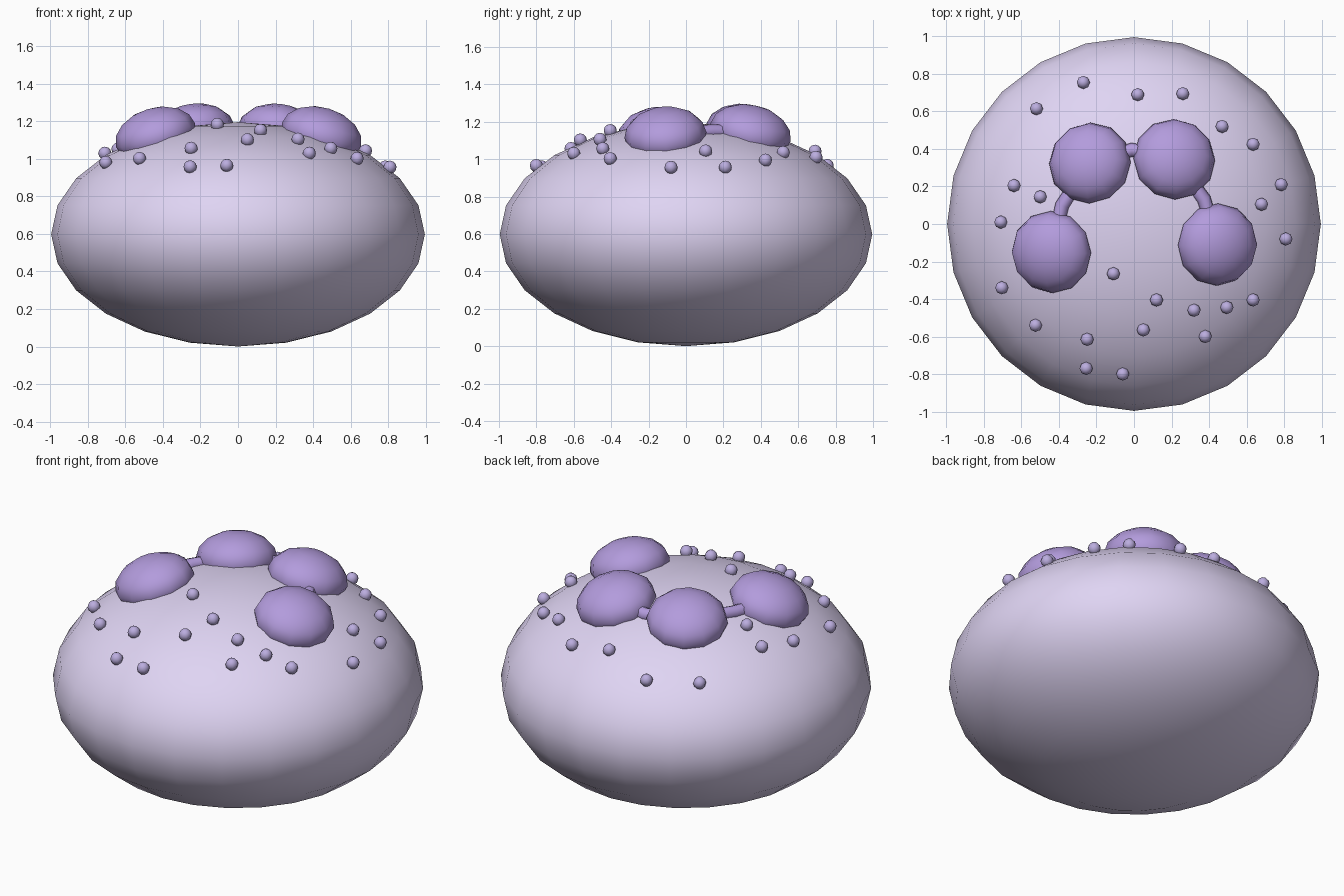
import bpy
from math import sqrt
from mathutils import Vector

if "Cube" in bpy.data.objects:
    bpy.data.objects.remove(bpy.data.objects["Cube"])

R, H = 0.996, 0.598          # body radius and half height


def material(name, color):
    m = bpy.data.materials.new(name)
    m.diffuse_color = (*color, 1)
    m.use_nodes = True
    m.node_tree.nodes["Principled BSDF"].inputs["Base Color"].default_value = m.diffuse_color
    return m


BODY = material("pale_lilac", (0.74, 0.66, 0.90))
LOBE = material("deep_violet", (0.45, 0.33, 0.72))
GRAIN = material("granule_violet", (0.50, 0.42, 0.74))


def on_surface(x, y):
    """Point on the body directly above (x, y)."""
    return Vector((x, y, H + H * sqrt(1 - (x * x + y * y) / R ** 2)))


def ball(name, loc, scale, segs, rings, mat, rot=(0, 0, 0)):
    bpy.ops.mesh.primitive_uv_sphere_add(segments=segs, ring_count=rings,
                                         radius=1, location=loc, rotation=rot)
    ob = bpy.context.object
    ob.name = name
    ob.scale = scale
    ob.data.materials.append(mat)
    bpy.ops.object.shade_smooth()
    return ob


# Cell body
ball("cell_body", (0, 0, H), (R, R, H), 24, 12, BODY)

# Nucleus lobes, flattened and tilted to lie on the body
centres = [(-0.44, -0.15), (-0.235, 0.325), (0.215, 0.345), (0.445, -0.11)]
for i, (x, y) in enumerate(centres):
    p = on_surface(x, y)
    normal = Vector((x / R ** 2, y / R ** 2, (p.z - H) / H ** 2))
    tilt = Vector((0, 0, 1)).rotation_difference(normal).to_euler()
    ball(f"nucleus_lobe_{i + 1}", p, (0.22, 0.22, 0.145), 12, 8, LOBE, tilt)

# Strands joining neighbouring lobes, bowed outwards along the surface
for i, (a, b) in enumerate(zip(centres, centres[1:])):
    mid = ((Vector(a) + Vector(b)) / 2).normalized() * 0.395
    cu = bpy.data.curves.new(f"nucleus_strand_{i + 1}", 'CURVE')
    cu.dimensions = '3D'
    cu.bevel_depth = 0.038
    cu.bevel_resolution = 2
    cu.use_fill_caps = True
    sp = cu.splines.new('POLY')
    sp.points.add(2)
    for pt, xy in zip(sp.points, (a, mid, b)):
        pt.co = (*on_surface(*xy), 1)
    cu.materials.append(LOBE)
    bpy.context.collection.objects.link(bpy.data.objects.new(cu.name, cu))

# Granules scattered over the upper surface
grains = [(-.27, .755), (-.52, .615), (.02, .69), (.26, .695), (.47, .52),
          (.635, .425), (.785, .21), (.68, .105), (.81, -.08), (-.64, .205),
          (-.5, .145), (-.71, .01), (-.705, -.34), (-.525, -.54),
          (-.25, -.615), (-.255, -.77), (-.06, -.8), (.05, -.565),
          (.12, -.405), (.32, -.46), (.495, -.445), (.635, -.405),
          (.38, -.6), (-.11, -.265)]
for i, (x, y) in enumerate(grains):
    ball(f"granule_{i + 1}", on_surface(x, y) + Vector((0, 0, 0.013)),
         (0.035,) * 3, 8, 6, GRAIN)
